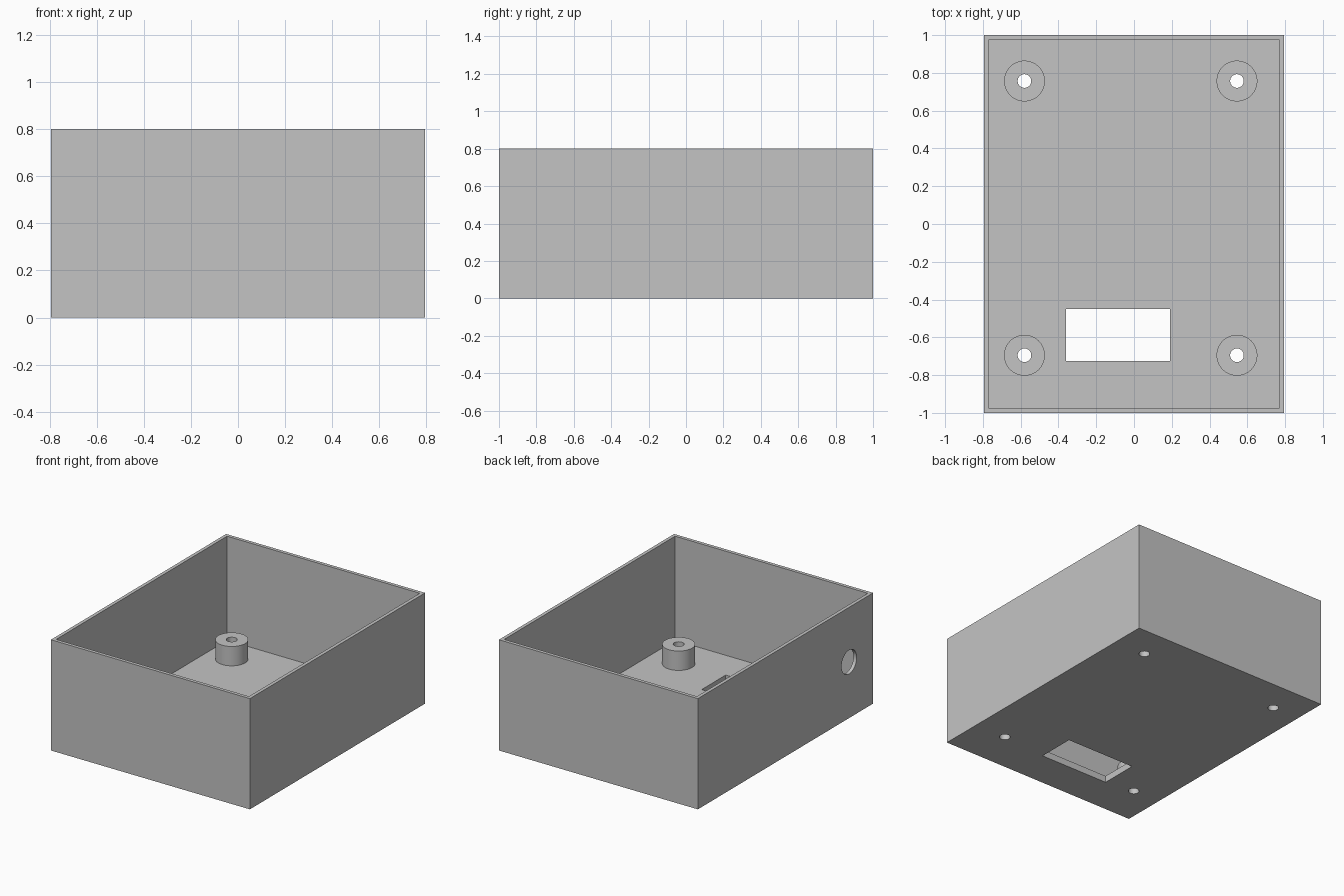
import bpy
from math import radians, pi

cube = bpy.data.objects.get("Cube")
if cube:
    bpy.data.objects.remove(cube, do_unlink=True)

HALF_X, HALF_Y, HEIGHT = 0.795, 1.0, 0.8
WALL, FLOOR, POST_TOP = 0.025, 0.048, 0.188

grey = bpy.data.materials.new("plain grey")
grey.use_nodes = True
colour = (0.55, 0.55, 0.55, 1)
grey.diffuse_color = colour
grey.node_tree.nodes["Principled BSDF"].inputs["Base Color"].default_value = colour


def box(name, x0, x1, y0, y1, z0, z1):
    bpy.ops.mesh.primitive_cube_add(
        size=1, location=((x0 + x1) / 2, (y0 + y1) / 2, (z0 + z1) / 2))
    ob = bpy.context.object
    ob.name = name
    ob.scale = (x1 - x0, y1 - y0, z1 - z0)
    bpy.ops.object.transform_apply(location=False, rotation=False, scale=True)
    ob.data.materials.append(grey)
    return ob


def cylinder(name, radius, depth, centre, rotation=(0, 0, 0)):
    bpy.ops.mesh.primitive_cylinder_add(
        vertices=64, radius=radius, depth=depth, location=centre, rotation=rotation)
    ob = bpy.context.object
    ob.name = name
    ob.data.materials.append(grey)
    return ob


def combine(target, tool, operation):
    """Apply a boolean to the target and discard the tool."""
    tool.hide_render = True
    mod = target.modifiers.new(operation.lower(), "BOOLEAN")
    mod.operation = operation
    mod.solver = "EXACT"
    mod.object = tool
    bpy.context.view_layer.objects.active = target
    bpy.ops.object.modifier_apply(modifier=mod.name)
    bpy.data.objects.remove(tool, do_unlink=True)


# Open-topped case
case = box("enclosure_case", -HALF_X, HALF_X, -HALF_Y, HALF_Y, 0, HEIGHT)
combine(case, box("cavity", WALL - HALF_X, HALF_X - WALL, WALL - HALF_Y,
                  HALF_Y - WALL, FLOOR, HEIGHT + 0.2), "DIFFERENCE")

# Four mounting posts, with screw holes running through the floor
for x in (-0.58, 0.545):
    for y in (-0.695, 0.757):
        base = FLOOR / 2
        combine(case, cylinder("post", 0.108, POST_TOP - base,
                               (x, y, (POST_TOP + base) / 2)), "UNION")
        combine(case, cylinder("screw_hole", 0.036, 1, (x, y, 0)), "DIFFERENCE")

# Rectangular opening in the floor
combine(case, box("floor_opening", -0.36, 0.19, -0.725, -0.45, -0.1, 0.1), "DIFFERENCE")

# Round cable hole in the -x wall, near the front
combine(case, cylinder("cable_hole", 0.086, 0.2, (-HALF_X, -0.726, 0.405),
                       (0, pi / 2, 0)), "DIFFERENCE")

# Smooth round surfaces, crisp edges
bpy.ops.object.select_all(action="DESELECT")
case.select_set(True)
bpy.context.view_layer.objects.active = case
bpy.ops.object.shade_smooth_by_angle(angle=radians(30))
